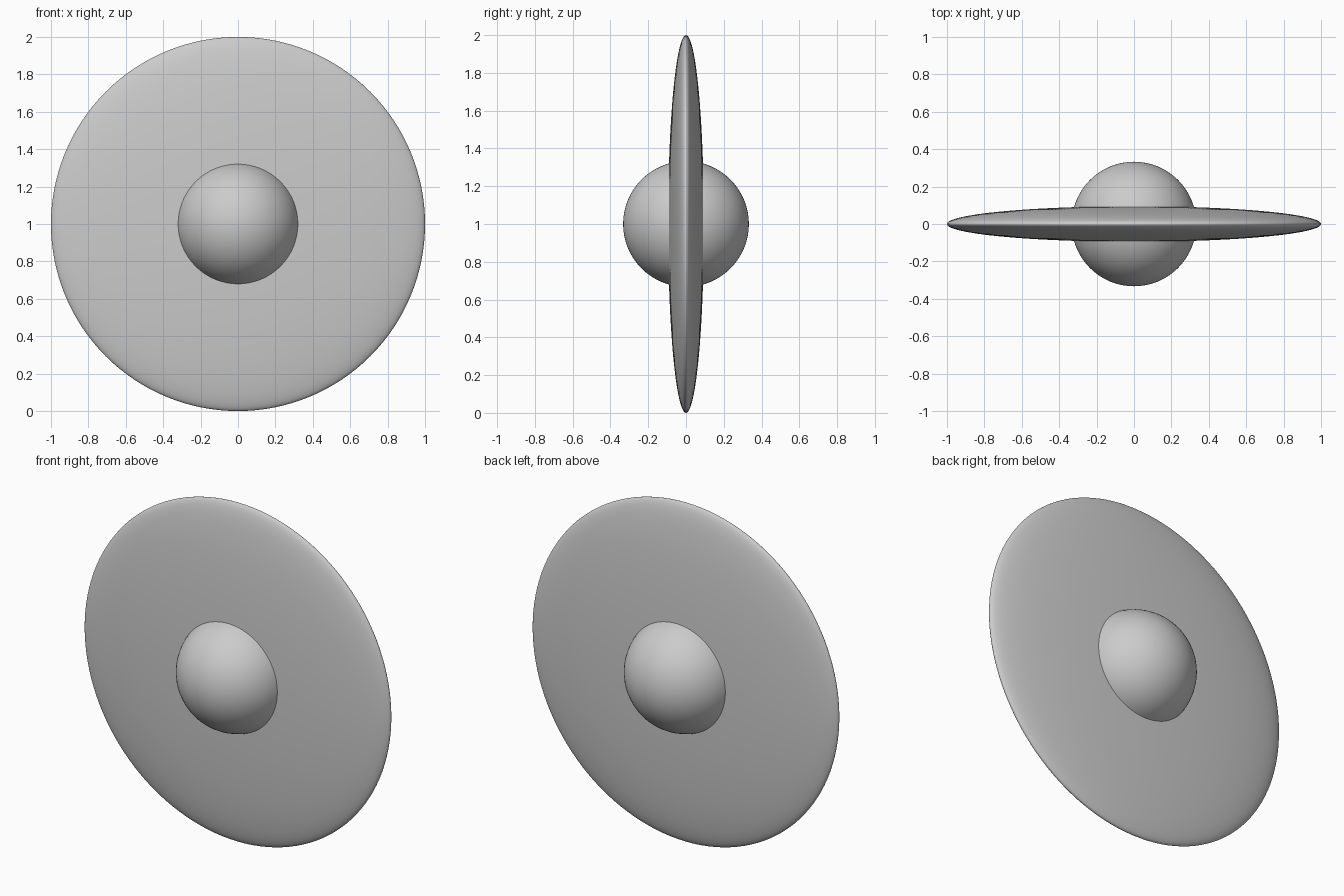
import bpy
import math

if "Cube" in bpy.data.objects:
    bpy.data.objects.remove(bpy.data.objects["Cube"])


def ellipsoid(name, radii, segments, rings):
    """Smooth ellipsoid centred at z = 1, with its poles along y."""
    bpy.ops.mesh.primitive_uv_sphere_add(segments=segments, ring_count=rings, radius=1)
    ob = bpy.context.object
    ob.name = name
    ob.scale = (radii[0], radii[2], radii[1])
    ob.rotation_euler = (math.radians(90), 0, 0)
    ob.location = (0, 0, 1)
    bpy.ops.object.transform_apply(location=True, rotation=True, scale=True)
    bpy.ops.object.shade_smooth()
    return ob


# Thin lens-shaped disc standing upright
ellipsoid("disc", (1.0, 0.095, 1.0), 128, 64)

# Round bulge in the middle, showing on both faces
ellipsoid("central_bulge", (0.333, 0.333, 0.333), 64, 32)
